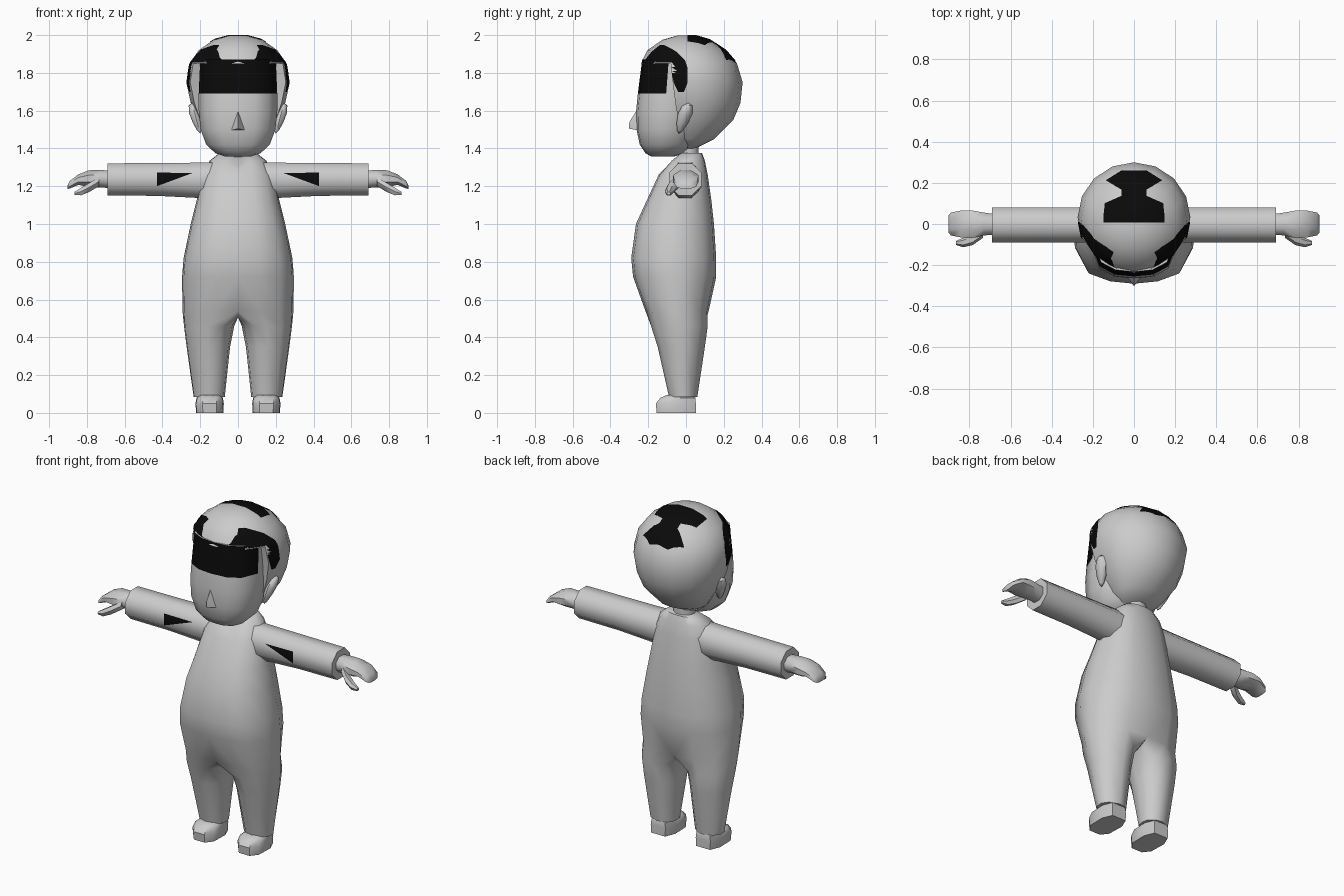
import bpy, bmesh, math
from mathutils import Vector
from mathutils.bvhtree import BVHTree

if "Cube" in bpy.data.objects:
    bpy.data.objects.remove(bpy.data.objects["Cube"])


def material(name, v):
    m = bpy.data.materials.new(name)
    m.diffuse_color = (v, v, v, 1)
    m.use_nodes = True
    m.node_tree.nodes["Principled BSDF"].inputs["Base Color"].default_value = m.diffuse_color
    return m


GREY, BLACK = material("light grey", 0.6), material("black", 0.003)


def finish(bm, name, angle=50, mats=(GREY, BLACK), recalc=True):
    if recalc:
        bmesh.ops.recalc_face_normals(bm, faces=bm.faces)
    me = bpy.data.meshes.new(name)
    bm.to_mesh(me)
    bm.free()
    ob = bpy.data.objects.new(name, me)
    bpy.context.collection.objects.link(ob)
    for m in mats:
        me.materials.append(m)
    bpy.ops.object.select_all(action='DESELECT')
    ob.select_set(True)
    bpy.context.view_layer.objects.active = ob
    bpy.ops.object.shade_smooth_by_angle(angle=math.radians(angle))
    return ob


def bridge(bm, a, b, closed=True):
    n = len(a)
    return [bm.faces.new((a[i], a[(i + 1) % n], b[(i + 1) % n], b[i]))
            for i in range(n if closed else n - 1)]


def loft(rings, caps=(True, True)):
    bm = bmesh.new()
    vs = [[bm.verts.new(p) for p in r] for r in rings]
    for a, b in zip(vs, vs[1:]):
        bridge(bm, a, b)
    for cap, r in zip(caps, (vs[0], vs[-1])):
        if cap:
            bm.faces.new(r)
    return bm


def ring(z, w, yf, yb, prof, cx=0):
    m, h = (yf + yb) / 2, (yb - yf) / 2
    return [(cx + u * w, m + v * h, z) for u, v in prof]


def circle(n, start=0.0):
    return [(math.cos(start + math.tau * i / n), math.sin(start + math.tau * i / n)) for i in range(n)]


# Body suit: half torso splitting into one leg, mirrored
TORSO = [(0, -1), (.4, -.95), (.76, -.78), (.97, -.25), (1, .2), (.8, .7), (.45, .95), (0, 1)]
LEG = [(.25, -.9), (.5, -1), (.8, -.8), (.98, -.25), (1, .2), (.85, .7), (.5, 1), (.25, .9),
       (.04, .5), (0, 0), (.04, -.5)]
torso = [(1.375, .1, -.03, .085), (1.335, .15, -.08, .1), (1.26, .19, -.145, .115), (1.12, .22, -.21, .135),
         (1.0, .25, -.265, .148), (.82, .288, -.29, .16), (.72, .296, -.28, .16), (.54, .294, -.215, .12)]
legs = [(.46, .02, .286, -.185, .115), (.35, .042, .272, -.15, .1), (.085, .07, .235, -.09, .06)]
bm = bmesh.new()
prev = None
for i, (z, w, yf, yb) in enumerate(torso):
    pts = ring(z, w, yf, yb, TORSO)
    if i == 0:
        pts[0] = (0, -.085, 1.3)      # V neckline
    if i == 1:
        pts[0] = (0, -.12, 1.285)
    cur = [bm.verts.new(p) for p in pts]
    if prev:
        bridge(bm, prev, cur, False)
    prev = cur
prev = prev + [bm.verts.new((0, y, .505)) for y in (.05, -.05, -.15)]
for z, xi, w, yf, yb in legs:
    cur = [bm.verts.new(p) for p in ring(z, w - xi, yf, yb, LEG, xi)]
    bridge(bm, prev, cur)
    prev = cur
bm.faces.new(prev)
bmesh.ops.mirror(bm, geom=bm.verts[:] + bm.edges[:] + bm.faces[:], axis='X', merge_dist=.002)
bmesh.ops.holes_fill(bm, edges=bm.edges[:], sides=0)
finish(bm, "body_suit", 60)

# Neck
finish(loft([ring(z, .065, -.045, .07, circle(10)) for z in (1.3, 1.45)]), "neck")

OCT = circle(8, math.pi / 8)
FOOT = [(.5, -1), (.95, -.6), (1, .4), (.65, 1), (-.65, 1), (-1, .4), (-.95, -.6), (-.5, -1)]
for s, side in ((1, "left"), (-1, "right")):
    # Sleeve, with a dark triangle on the front facet
    rings = []
    for x, h, c in ((.13, .105, 1.23), (.24, .1, 1.232), (.43, .094, 1.236), (.69, .092, 1.236)):
        rings.append([(s * x, -.004 + .092 * u, c + h * v) for u, v in OCT])
    bm = loft(rings)
    for f in bm.faces[:]:
        c = f.calc_center_median()
        if len(f.verts) == 4 and c.y < -.08 and .3 < abs(c.x) < .4:
            vs = sorted(f.verts, key=lambda v: (round(abs(v.co.x), 3), v.co.z))
            bm.faces.remove(f)
            bm.faces.new((vs[0], vs[1], vs[2]))
            bm.faces.new((vs[1], vs[2], vs[3])).material_index = 1
            break
    finish(bm, side + "_sleeve")

    # Hand: mitten of fingers bending down, plus thumb
    hand = [(.66, .05, -.055, .05, 1.235), (.73, .05, -.06, .06, 1.24), (.79, .048, -.075, .072, 1.24),
            (.845, .03, -.07, .07, 1.235), (.89, .022, -.06, .06, 1.208), (.902, .01, -.045, .045, 1.195)]
    finish(loft([[(s * x, (a + b) / 2 + (b - a) / 2 * u, c + h * v) for u, v in OCT]
                 for x, h, a, b, c in hand]), side + "_hand")
    thumb = [(.735, -.04, 1.225, .028), (.785, -.075, 1.195, .028), (.83, -.09, 1.172, .023), (.865, -.092, 1.162, .01)]
    finish(loft([[(s * x, y + r * u, z + r * v) for u, v in circle(6)] for x, y, z, r in thumb]), side + "_thumb")

    # Shoe
    shoe = [(0, .072, -.155, .052), (.05, .075, -.16, .052), (.08, .07, -.135, .05), (.095, .05, -.1, .04)]
    finish(loft([ring(z, w, a, b, FOOT, s * .15) for z, w, a, b in shoe]), side + "_shoe", 40)

    # Ear
    bm = bmesh.new()
    bmesh.ops.create_uvsphere(bm, u_segments=8, v_segments=5, radius=1)
    for v in bm.verts:
        x, y, z = v.co
        k = .8 + .3 * z
        v.co = (s * (.222 + .035 * x * k + .022 * z), -.012 + .045 * y * k + .025 * z, 1.56 + .082 * z)
    finish(bm, side + "_ear")

# Face: rounded front with a dark brow band
FACE = [(0, -1), (.45, -.95), (.8, -.74), (1, -.2), (.95, .4), (.6, .9), (0, 1)]
FACE += [(-u, v) for u, v in FACE[-2:0:-1]]
face = [(1.358, .07, -.185, -.06), (1.375, .12, -.215, -.01), (1.42, .168, -.245, .04), (1.5, .198, -.262, .07),
        (1.6, .208, -.264, .1), (1.69, .208, -.255, .12), (1.87, .2, -.232, .12)]
bm = loft([ring(*r, FACE) for r in face])
for f in bm.faces:
    c = f.calc_center_median()
    if 1.7 < c.z < 1.86 and c.y < -.08:
        f.material_index = 1
finish(bm, "face", 60)

# Nose
bm = bmesh.new()
for p in ((0, -.262, 1.6), (-.04, -.25, 1.495), (.04, -.25, 1.495), (0, -.3, 1.54), (0, -.302, 1.505)):
    bm.verts.new(p)
bmesh.ops.convex_hull(bm, input=bm.verts[:])
finish(bm, "nose", 60)

# Hair cap: rounded shell with an opening for the face, rim turned inward
hair = [(1.4, .09, -.06, .05), (1.45, .15, -.1, .15), (1.55, .215, -.17, .25), (1.64, .25, -.21, .288),
        (1.75, .274, -.235, .3), (1.85, .257, -.238, .27), (1.92, .208, -.205, .21), (1.975, .13, -.125, .125),
        (1.997, .05, -.05, .05)]
bm = loft([ring(*r, circle(16)) for r in hair])
bmesh.ops.recalc_face_normals(bm, faces=bm.faces)
bmesh.ops.delete(bm, geom=[f for f in bm.faces if f.calc_center_median().z < 1.85
                           and f.calc_center_median().y < (-.06 if f.calc_center_median().z > 1.5 else -.03)],
                 context='FACES')
tree = BVHTree.FromBMesh(bm)
rim = bmesh.ops.extrude_edge_only(bm, edges=[e for e in bm.edges if e.is_boundary])
for v in rim['geom']:
    if isinstance(v, bmesh.types.BMVert):
        v.co.x *= .78
        v.co.y = v.co.y * .9 + .01
finish(bm, "hair", 50)


def patch(name, rows, sub, cols, start, ray, place):
    """Thin dark plate projected onto the hair; rows are (position, low, high)."""
    bm = bmesh.new()
    grid = []
    for a, b in zip(rows, rows[1:] + rows[-1:]):
        for k in range(sub if a != b else 1):
            p, lo, hi = (a[i] + (b[i] - a[i]) * k / sub for i in range(3))
            line = []
            for j in range(cols + 1):
                q = lo + (hi - lo) * j / cols
                hit, nor, _, _ = tree.ray_cast(Vector(place(p, q)) + Vector(start), Vector(ray))
                line.append(bm.verts.new(hit + nor * .004) if hit else None)
            grid.append(line)
    for a, b in zip(grid, grid[1:]):
        for j in range(cols):
            quad = (a[j], a[j + 1], b[j + 1], b[j])
            if all(quad):
                f = bm.faces.new(quad)
                f.normal_update()
                if f.normal.dot(Vector(ray)) > 0:
                    f.normal_flip()
    finish(bm, name, 60, (BLACK,), False)


# Dark patches on the crown and the temples
crown = [(.008, -.145, .145), (.05, -.145, .145), (.1, -.14, .14), (.135, -.06, .06),
         (.165, -.06, .06), (.21, -.135, .135), (.258, -.06, .06)]
patch("crown_patch", crown, 3, 12, (0, 0, 3), (0, 0, -1), lambda p, q: (q, p, 0))
temple = [(1.945, -.135, -.115), (1.91, -.18, -.05), (1.865, -.215, -.005), (1.83, -.16, .008),
          (1.8, -.075, .01), (1.75, -.065, .01), (1.7, -.04, -.01)]
for s, side in ((1, "left"), (-1, "right")):
    patch(side + "_temple_patch", temple, 3, 8, (s * 2, 0, 0), (-s, 0, 0), lambda p, q: (0, q, p))
